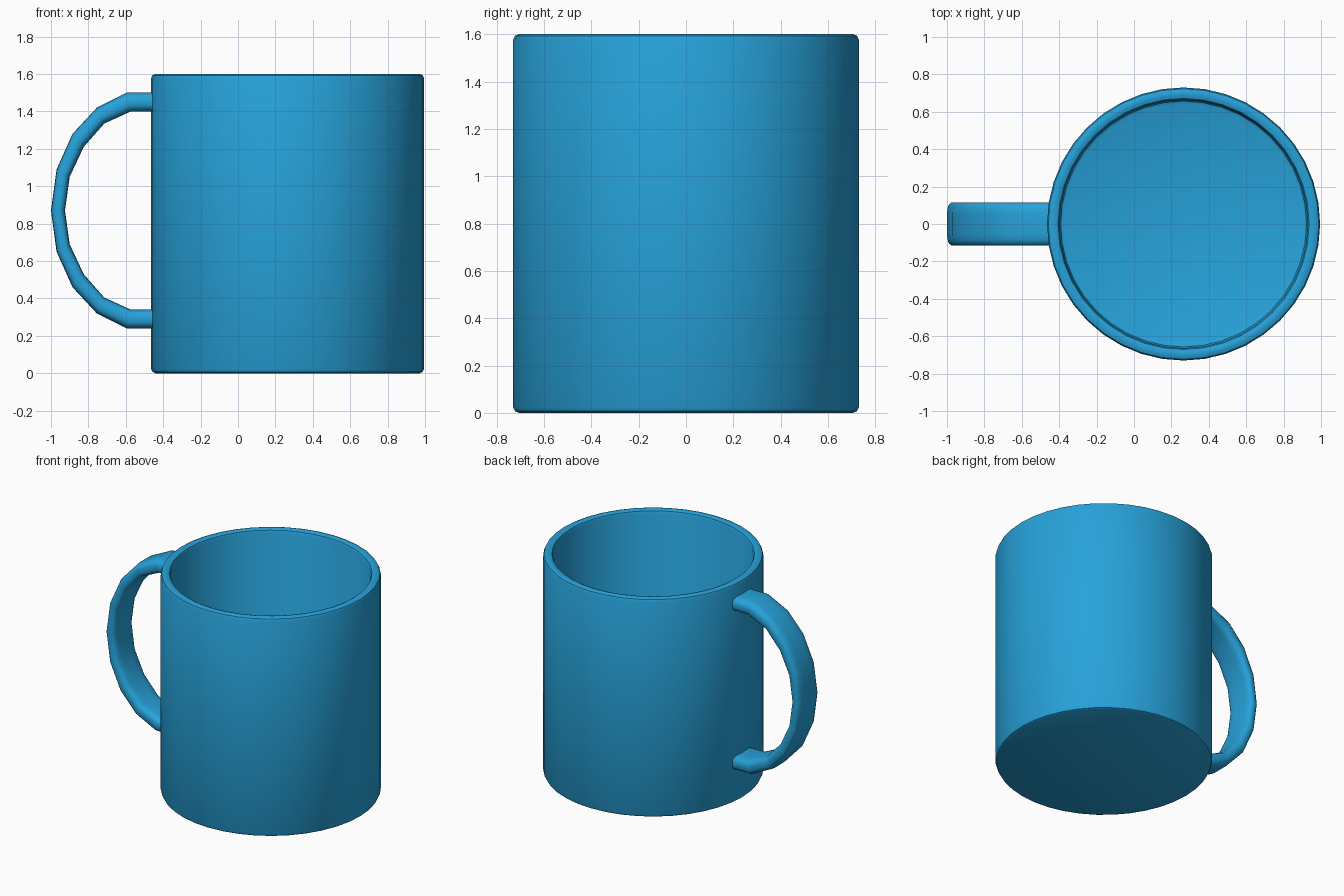
import bpy, bmesh, math

if "Cube" in bpy.data.objects:
    bpy.data.objects.remove(bpy.data.objects["Cube"])

CX, SIDES = 0.265, 40

mat = bpy.data.materials.new("blue_glaze")
mat.diffuse_color = (0.02, 0.36, 0.70, 1)
mat.use_nodes = True
mat.node_tree.nodes["Principled BSDF"].inputs["Base Color"].default_value = mat.diffuse_color


def grid_object(name, rings, angle):
    """Skin a list of closed rings and cap both ends."""
    bm = bmesh.new()
    loops = [[bm.verts.new(p) for p in ring] for ring in rings]
    n = len(rings[0])
    for a, b in zip(loops, loops[1:]):
        for i in range(n):
            j = (i + 1) % n
            bm.faces.new((a[i], a[j], b[j], b[i]))
    bm.faces.new(loops[0])
    bm.faces.new(loops[-1])
    bmesh.ops.recalc_face_normals(bm, faces=bm.faces)
    mesh = bpy.data.meshes.new(name)
    bm.to_mesh(mesh)
    bm.free()
    mesh.materials.append(mat)
    obj = bpy.data.objects.new(name, mesh)
    bpy.context.collection.objects.link(obj)
    bpy.ops.object.select_all(action='DESELECT')
    bpy.context.view_layer.objects.active = obj
    obj.select_set(True)
    bpy.ops.object.shade_smooth_by_angle(angle=math.radians(angle))
    return obj


# Mug body: outside profile, rounded rim, inside wall and floor
profile = [(0.705, 0), (0.722, 0.007), (0.73, 0.024),
           (0.73, 1.576), (0.723, 1.593), (0.706, 1.6),
           (0.688, 1.6), (0.671, 1.593), (0.664, 1.576),
           (0.664, 0.09), (0.657, 0.073), (0.64, 0.066)]
turns = [math.tau * i / SIDES for i in range(SIDES)]
grid_object("mug_body", [[(CX + r * math.cos(t), r * math.sin(t), z)
                          for t in turns] for r, z in profile], 40)

# Handle: outer and inner edge of the upper half, mirrored about mid height
MID = 0.87
half = [((-0.43, 1.50), (-0.43, 1.40)), ((-0.595, 1.50), (-0.573, 1.40)),
        ((-0.755, 1.42), (-0.715, 1.335)), ((-0.885, 1.28), (-0.825, 1.21)),
        ((-0.97, 1.09), (-0.90, 1.05))]
flip = [tuple((x, 2 * MID - z) for x, z in pair) for pair in reversed(half)]
path = half + [((-1.0, MID), (-0.925, MID))] + flip

# Rounded flat cross-section: across (y) and through the thickness
section = []
for sy, st in ((1, 1), (-1, 1), (-1, -1), (1, -1)):
    corner = [(0.115, 0.35), (0.105, 0.72), (0.086, 0.92), (0.055, 1.0)]
    if sy * st < 0:
        corner.reverse()
    section += [(sy * y, st * t) for y, t in corner]

rings = []
for (ox, oz), (ix, iz) in path:
    rings.append([((ox + ix) / 2 + (ox - ix) / 2 * t, y,
                   (oz + iz) / 2 + (oz - iz) / 2 * t) for y, t in section])
grid_object("handle", rings, 40)
